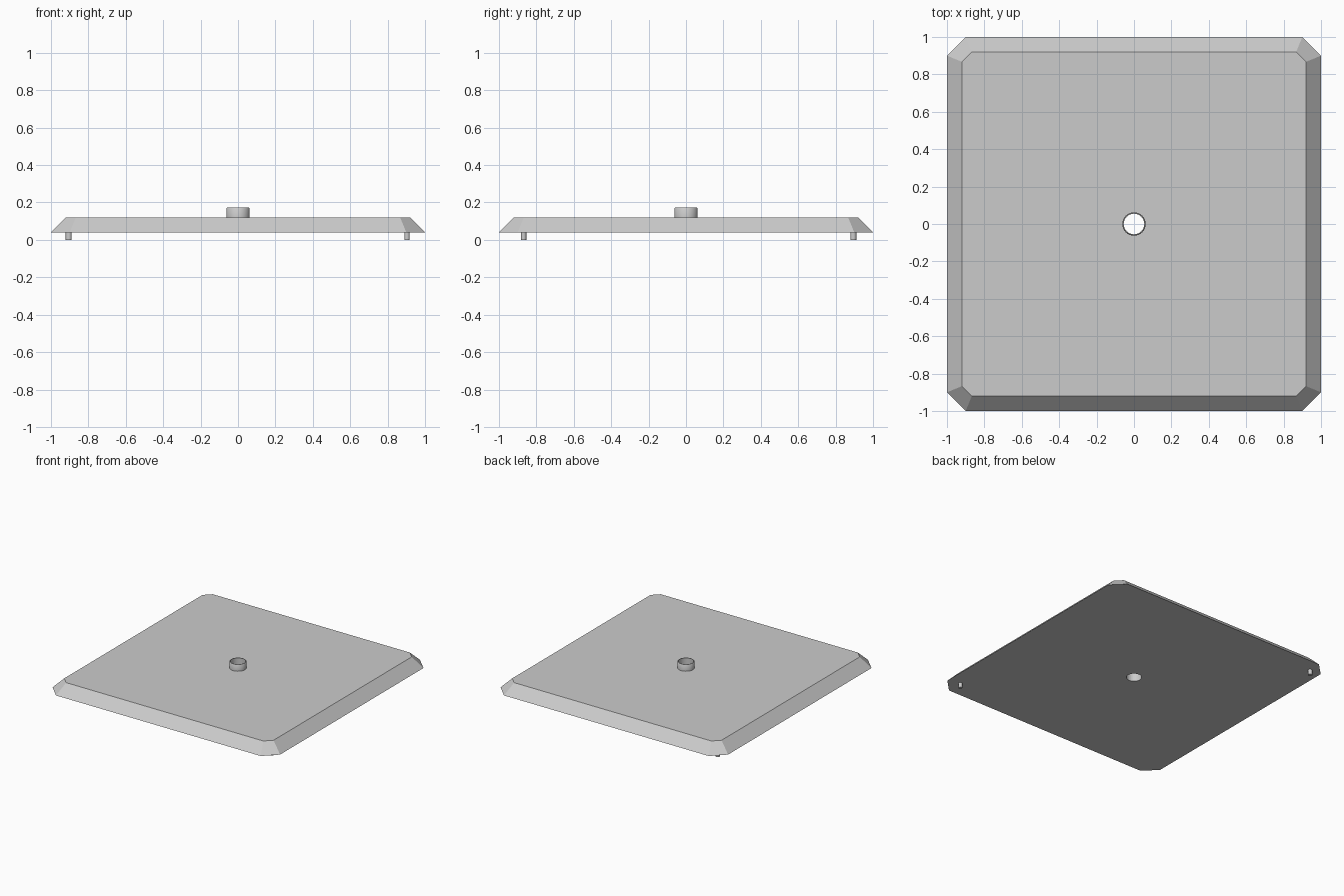
import bpy, bmesh, math

cube = bpy.data.objects.get("Cube")
if cube:
    bpy.data.objects.remove(cube, do_unlink=True)

# One plain grey for everything
grey = bpy.data.materials.new("plain grey")
grey.use_nodes = True
colour = (0.6, 0.6, 0.6, 1)
grey.diffuse_color = colour
grey.node_tree.nodes["Principled BSDF"].inputs["Base Color"].default_value = colour


def make_object(name, bm):
    bmesh.ops.recalc_face_normals(bm, faces=bm.faces)
    mesh = bpy.data.meshes.new(name)
    bm.to_mesh(mesh)
    bm.free()
    mesh.materials.append(grey)
    obj = bpy.data.objects.new(name, mesh)
    bpy.context.collection.objects.link(obj)
    return obj


def clipped_square(bm, half, clip, z):
    """Ring of verts for a square with its corners cut off."""
    short = half - clip
    ring = []
    for i in range(4):
        a = i * math.pi / 2
        for x, y in ((half, -short), (half, short)):
            ring.append(bm.verts.new((x * math.cos(a) - y * math.sin(a),
                                      x * math.sin(a) + y * math.cos(a), z)))
    return ring


def lathe(name, profile, sides):
    """Spin a closed (radius, z) profile round the z axis."""
    bm = bmesh.new()
    rings = [[bm.verts.new((r * math.cos(i * math.tau / sides),
                            r * math.sin(i * math.tau / sides), z))
              for i in range(sides)] for r, z in profile]
    for a, b in zip(rings, rings[1:] + rings[:1]):
        for i in range(sides):
            j = (i + 1) % sides
            bm.faces.new((a[i], a[j], b[j], b[i]))
    return make_object(name, bm)


def cylinder(name, radius, x, y, z0, z1, sides):
    bm = bmesh.new()
    bmesh.ops.create_cone(bm, cap_ends=True, segments=sides, radius1=radius,
                          radius2=radius, depth=z1 - z0)
    bmesh.ops.translate(bm, verts=bm.verts, vec=(x, y, (z0 + z1) / 2))
    return make_object(name, bm)


def smooth(obj):
    bpy.ops.object.select_all(action='DESELECT')
    obj.select_set(True)
    bpy.context.view_layer.objects.active = obj
    bpy.ops.object.shade_smooth_by_angle(angle=math.radians(35))


BASE, TOP, BORE, SIDES = 0.04, 0.12, 0.055, 32

# Sloped-edge plate with clipped corners
bm = bmesh.new()
lower = clipped_square(bm, 1.0, 0.1, BASE)
upper = clipped_square(bm, 0.92, 0.053, TOP)
bm.faces.new(lower)
bm.faces.new(upper)
for i in range(8):
    j = (i + 1) % 8
    bm.faces.new((lower[i], lower[j], upper[j], upper[i]))
plate = make_object("plate", bm)

# Through hole in the middle of the plate
cutter = cylinder("hole_cutter", BORE, 0, 0, 0, 0.3, SIDES)
cutter.hide_render = True
cutter.hide_set(True)
cut = plate.modifiers.new("hole", 'BOOLEAN')
cut.operation = 'DIFFERENCE'
cut.solver = 'EXACT'
cut.object = cutter
bpy.context.view_layer.objects.active = plate
bpy.ops.object.modifier_apply(modifier=cut.name)
bpy.data.objects.remove(cutter, do_unlink=True)

# Short collar round the hole, with a softened rim
collar = lathe("collar", [(BORE, TOP), (0.0625, TOP), (0.0625, 0.167),
                          (0.059, 0.172), (BORE, 0.172)], SIDES)
smooth(collar)

# Two locating pins under opposite corners
smooth(cylinder("front_left_pin", 0.014, 0.904, -0.868, 0, BASE, 16))
smooth(cylinder("back_right_pin", 0.016, -0.905, 0.895, 0, BASE, 16))
